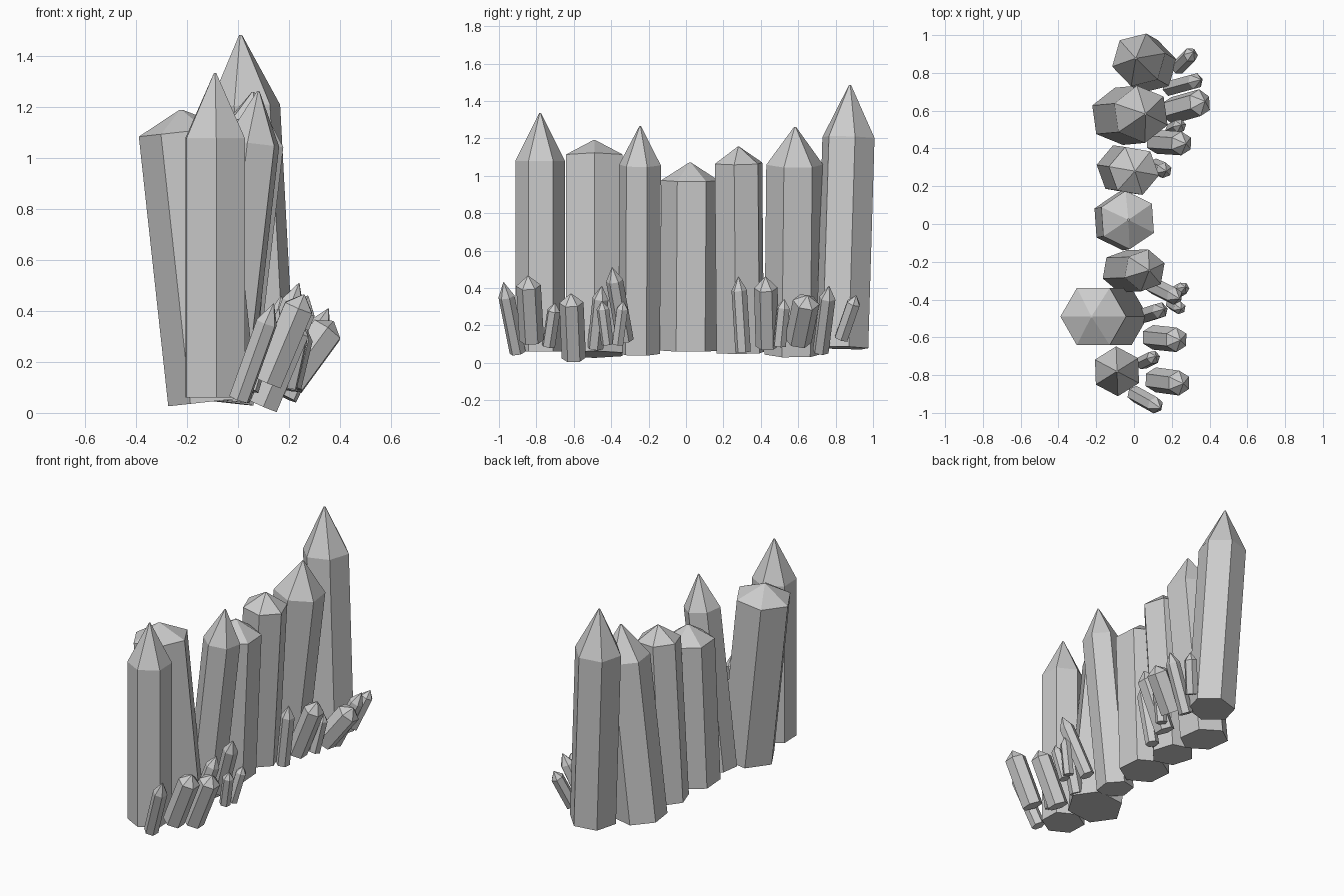
import bpy, bmesh, math
from mathutils import Vector


def crystal(name, base, tip, radius, body, turn):
    """Hexagonal prism along base->tip, closed by a six-sided point.
    body = share of the length that is prism, turn = spin in degrees."""
    base, tip = Vector(base), Vector(tip)
    axis = tip - base
    length = axis.length
    tilt = Vector((0, 0, 1)).rotation_difference(axis)
    bm = bmesh.new()
    rings = []
    for r, h in ((radius, 0), (radius, body * length), (radius * 0.04, length)):
        ring = []
        for i in range(6):
            a = math.radians(turn + 60 * i)
            ring.append(bm.verts.new(base + tilt @ Vector((r * math.cos(a), r * math.sin(a), h))))
        rings.append(ring)
    for lo, hi in zip(rings, rings[1:]):
        for i in range(6):
            j = (i + 1) % 6
            bm.faces.new((lo[i], lo[j], hi[j], hi[i]))
    bm.faces.new(rings[0][::-1])
    bm.faces.new(rings[-1])
    mesh = bpy.data.meshes.new(name)
    bm.to_mesh(mesh)
    bm.free()
    obj = bpy.data.objects.new(name, mesh)
    bpy.context.collection.objects.link(obj)


# Row of tall crystals: base, tip, radius, body share, turn
tall = [
    ((-0.09, -0.78, 0.06), (-0.09, -0.78, 1.335), 0.132, 0.80, 32),
    ((-0.10, -0.49, 0.045), (-0.225, -0.49, 1.19), 0.175, 0.925, 0),
    ((-0.06, -0.25, 0.05), (0.08, -0.245, 1.265), 0.113, 0.83, 20),
    ((-0.07, 0.015, 0.065), (-0.03, 0.022, 1.07), 0.155, 0.905, 34),
    ((-0.065, 0.29, 0.055), (0.005, 0.28, 1.155), 0.135, 0.92, -10),
    ((-0.08, 0.57, 0.045), (0.06, 0.583, 1.26), 0.153, 0.835, 38),
    ((0.085, 0.835, 0.08), (0.01, 0.877, 1.485), 0.145, 0.80, 14),
]
for n, spec in enumerate(tall, 1):
    crystal(f"tall_crystal_{n}", *spec)

# Small crystals leaning outward at the foot of the row
small = [
    ((0.005, -0.90, 0.055), (0.14, -0.975, 0.43), 0.044, 0.80, 20),
    ((0.115, -0.825, 0.12), (0.26, -0.845, 0.465), 0.066, 0.85, 30),
    ((0.045, -0.735, 0.09), (0.115, -0.70, 0.32), 0.037, 0.82, 10),
    ((0.10, -0.60, 0.026), (0.245, -0.615, 0.37), 0.065, 0.86, 30),
    ((0.05, -0.485, 0.08), (0.16, -0.45, 0.41), 0.044, 0.80, 15),
    ((0.10, -0.325, 0.12), (0.24, -0.395, 0.51), 0.046, 0.82, 25),
    ((0.215, -0.365, 0.10), (0.27, -0.335, 0.33), 0.034, 0.82, 0),
    ((0.20, -0.42, 0.10), (0.25, -0.45, 0.33), 0.034, 0.82, 20),
    ((0.11, 0.305, 0.06), (0.17, 0.28, 0.46), 0.042, 0.82, 20),
    ((0.12, 0.435, 0.09), (0.275, 0.425, 0.46), 0.063, 0.84, 30),
    ((0.20, 0.50, 0.09), (0.25, 0.525, 0.34), 0.036, 0.82, 10),
    ((0.20, 0.60, 0.12), (0.375, 0.65, 0.36), 0.072, 0.85, 30),
    ((0.19, 0.72, 0.06), (0.355, 0.765, 0.41), 0.044, 0.82, 15),
    ((0.235, 0.83, 0.13), (0.315, 0.91, 0.36), 0.040, 0.82, 0),
]
for n, spec in enumerate(small, 1):
    crystal(f"small_crystal_{n}", *spec)
